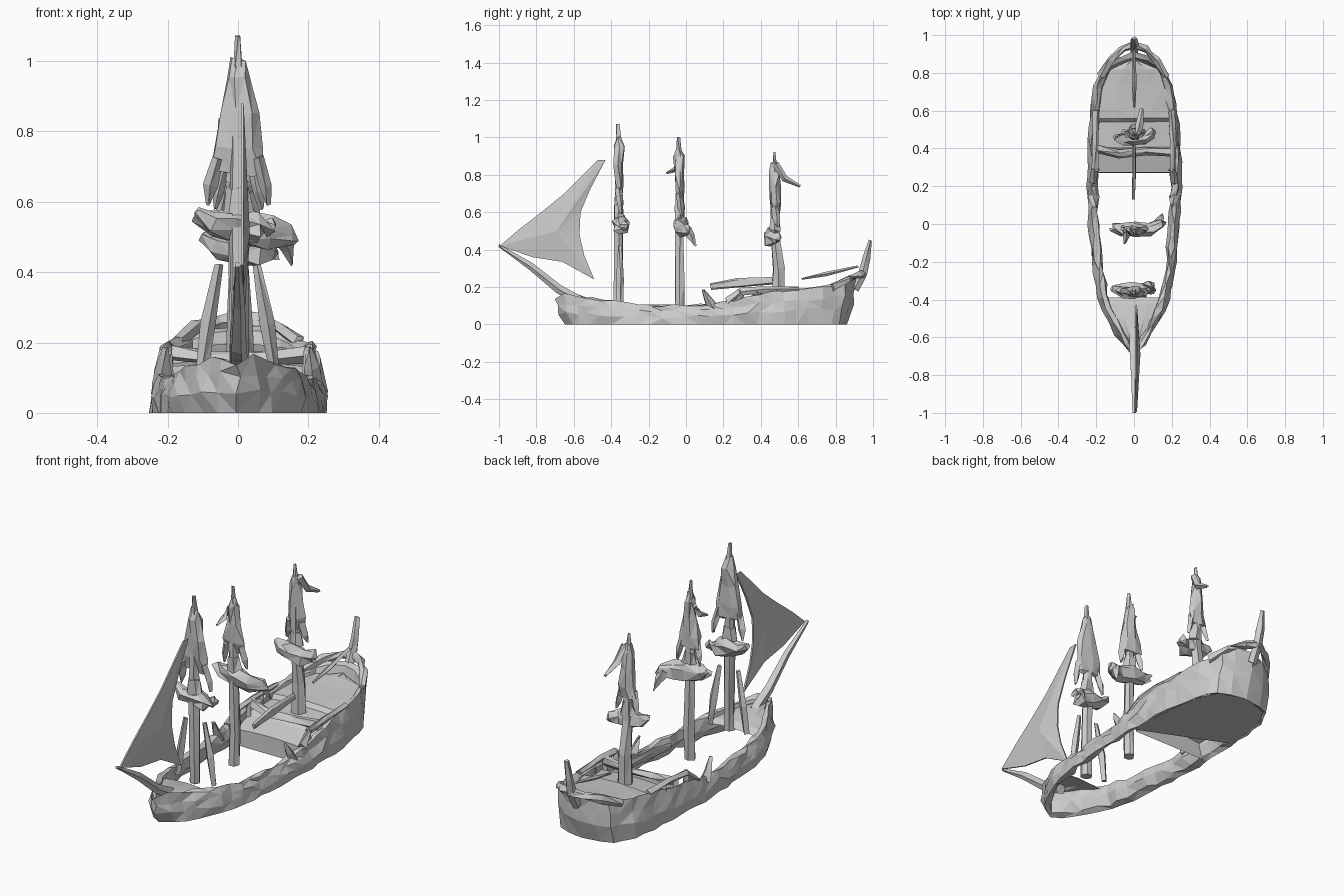
import bpy, bmesh, math, random
from mathutils import Vector

if "Cube" in bpy.data.objects:
    bpy.data.objects.remove(bpy.data.objects["Cube"])

random.seed(4)


def finish(name, bm, jitter=0.0, keep_floor=False):
    """Crumple slightly, triangulate and link as a flat-shaded object."""
    for v in bm.verts:
        on_floor = keep_floor and v.co.z < 0.002
        v.co += Vector([random.uniform(-jitter, jitter) for _ in range(3)])
        if on_floor:
            v.co.z = 0
        v.co.z = max(v.co.z, 0)
    bmesh.ops.recalc_face_normals(bm, faces=bm.faces)
    bmesh.ops.triangulate(bm, faces=bm.faces)
    me = bpy.data.meshes.new(name)
    bm.to_mesh(me)
    bm.free()
    ob = bpy.data.objects.new(name, me)
    bpy.context.collection.objects.link(ob)
    return ob


def bridge(bm, rings, loop=False):
    n = len(rings[0])
    for i in range(len(rings) if loop else len(rings) - 1):
        a, b = rings[i], rings[(i + 1) % len(rings)]
        for j in range(n):
            k = (j + 1) % n
            bm.faces.new((a[j], a[k], b[k], b[j]))


def tube(name, pts, sides=6, jitter=0.004):
    """Loft through (x, y, z, side radius, depth radius)."""
    bm = bmesh.new()
    ps = [Vector(p[:3]) for p in pts]
    rings = []
    for i, p in enumerate(ps):
        t = (ps[min(i + 1, len(ps) - 1)] - ps[max(i - 1, 0)]).normalized()
        ref = Vector((0, 1, 0)) if abs(t.y) < 0.6 else Vector((0, 0, 1))
        u = ref.cross(t).normalized()
        v = t.cross(u)
        rx, ry = pts[i][3], pts[i][-1]
        rings.append([bm.verts.new(p + u * rx * math.cos(a) + v * ry * math.sin(a))
                      for a in (2 * math.pi * k / sides for k in range(sides))])
    bridge(bm, rings)
    bm.faces.new(rings[0])
    bm.faces.new(rings[-1])
    return finish(name, bm, jitter)


def lerp(table, y, col):
    for a, b in zip(table, table[1:]):
        if y <= b[0]:
            f = max(0, (y - a[0]) / (b[0] - a[0]))
            return a[col] + f * (b[col] - a[col])
    return table[-1][col]


# Hull stations: y, half width, wall height, fore-aft rake of the rim
HULL = [(-.64, .0, .14, -.08), (-.61, .055, .16, -.05), (-.55, .115, .15, -.01),
        (-.4, .185, .125, 0), (-.2, .22, .105, 0), (0, .235, .10, 0),
        (.2, .245, .115, 0), (.4, .245, .16, 0), (.6, .225, .185, 0),
        (.72, .205, .20, .02), (.82, .155, .225, .04), (.85, .09, .24, .05),
        (.86, 0, .25, .07)]

# Hull wall: closed ring around the open middle
ys = [-.64, -.61, -.57] + [-.52 + .065 * i for i in range(20)] + [.78, .82, .85]
half = [(lerp(HULL, y, 1), y) for y in ys]
path = half + [(0, .86)] + [(-x, y) for x, y in reversed(half[1:])]
SECTION = [(0, 0), (-.003, .4), (.006, .7), (.018, 1), (.042, .95), (.05, .5), (.03, .1)]
bm = bmesh.new()
rings = []
for i, (x, y) in enumerate(path):
    a, b = path[i - 1], path[(i + 1) % len(path)]
    t = Vector((b[0] - a[0], b[1] - a[1])).normalized()
    inward = Vector((-t.y, t.x))
    h, rake = lerp(HULL, y, 2), lerp(HULL, y, 3)
    rings.append([bm.verts.new((x + inward.x * d, y + inward.y * d + rake * f, h * f))
                  for d, f in SECTION])
bridge(bm, rings, True)
finish("hull_wall", bm, .009, True)


def deck(name, profile, margin, closed):
    """Planks across the hull following a (y, z) profile, optionally with a flat underside."""
    bm = bmesh.new()
    rows = []
    for y, z in profile:
        w = max(lerp(HULL, y, 1) - margin, .01)
        rows.append([bm.verts.new((w * s, y, z + .012 * (1 - s * s) * (z > .03)))
                     for s in (-1, -.5, 0, .5, 1)])
    for a, b in zip(rows, rows[1:]):
        for j in range(4):
            bm.faces.new((a[j], a[j + 1], b[j + 1], b[j]))
    if closed:
        # Underside, cut diagonally at the front
        low = []
        for yl, yr in ((.48, .28), (.55, .4), (.6, .6), (.72, .72), (.82, .82), (.855, .855)):
            low.append([bm.verts.new((s * max(lerp(HULL, y, 1) - .01, .04), y, 0))
                        for s, y in ((-1, yl), (1, yr))])
        for a, b in zip(low, low[1:]):
            bm.faces.new((a[0], a[1], b[1], b[0]))
    return finish(name, bm, .002, True)


# Decks
deck("stern_deck", [(.27, 0), (.272, .08), (.38, .11), (.41, .13), (.54, .14), (.56, .16),
                    (.61, .165), (.74, .175), (.82, .185), (.87, .19)], .03, True)
deck("bow_deck", [(-.39, .08), (-.42, .105), (-.5, .12), (-.6, .135), (-.66, .14)], .03, False)

# Stern deck rail, with bulwark stubs on each side
tube("cross_rail", [(-.2, .4, .17, .025), (-.08, .37, .155, .02), (.06, .39, .16, .02),
                    (.2, .38, .17, .025)], 5, .007)
for s in (-1, 1):
    tube("rail_stub", [(s * .215, .15, .08, .03), (s * .212, .12, .13, .022),
                       (s * .205, .09, .185, .006)], 4)
    tube("rail_top", [(s * .215, .22, .12, .02), (s * .208, .29, .175, .016),
                      (s * .205, .42, .185, .018), (s * .2, .6, .19, .015)], 4, .007)
    for y in (.29, .38, .48):
        tube("rail_post", [(s * .205, y, .1, .02), (s * .205, y, .185, .014)], 4)
    tube("stern_arch", [(s * .175, .78, .2, .02), (s * .12, .87, .24, .02),
                        (s * .06, .925, .26, .02), (0, .95, .27, .02)], 5, .006)
    # Fore shrouds
    tube("fore_shroud", [(s * .105, -.35, .11, .016), (s * .085, -.35, .25, .02),
                         (s * .055, -.355, .42, .01)], 4)

# Stern post and booms
tube("stern_post", [(0, .9, .19, .025), (0, .945, .27, .025), (0, .965, .35, .02),
                    (0, .985, .45, .012)], 5)
tube("stern_boom", [(0, .62, .245, .006), (0, .75, .27, .01), (0, .92, .31, .007)], 4)
tube("mizzen_boom", [(0, .13, .205, .01, .02), (0, .28, .222, .012, .025),
                     (0, .46, .232, .012, .02)], 5)

# Bowsprit
tube("bowsprit", [(0, -.56, .12, .03), (0, -.68, .19, .026), (0, -.83, .31, .018),
                  (0, -1, .42, .008)], 5, .003)

# Jib: a thin bellied sheet
LUFF = [(-.995, .42), (-.89, .51), (-.76, .61), (-.65, .70), (-.57, .78), (-.47, .88)]
LEECH = [(-.49, .24), (-.545, .37), (-.57, .48), (-.565, .6), (-.51, .73), (-.43, .88)]
FOOT = [(-.995, .42), (-.82, .36), (-.66, .335), (-.49, .24)]
bm = bmesh.new()
outline = LUFF + LEECH[::-1] + FOOT[1:-1][::-1]
rim = [bm.verts.new((.012, y, z)) for y, z in outline]
centre = bm.verts.new((.03, -.69, .5))
for i, v in enumerate(rim):
    bm.faces.new((centre, v, rim[(i + 1) % len(rim)]))
jib = finish("jib_sail", bm)
m = jib.modifiers.new("thickness", 'SOLIDIFY')
m.thickness = .008
m.offset = 0

# Masts: y, foot height, tip height, furled sail height, upper sail half width
for name, y, z0, z1, zf, wide in (("fore", -.36, .1, 1.07, .54, .078),
                                  ("main", -.035, .07, 1.0, .53, .058),
                                  ("mizzen", .475, .14, .92, .47, .05)):
    mizzen = name == "mizzen"
    foot, knee = (.04, .034) if mizzen else (.029, .027)
    shift = .02 if mizzen else 0
    tube(name + "_mast", [(.005, y + shift, z0, foot), (.005, y + shift, z0 + .16, knee),
                          (0, y, zf, .026), (0, y, (zf + z1) / 2, .022),
                          (0, y, z1 - .1, .016), (0, y - .005, z1, .006)], 6, .004)
    # Draped upper sail, tapering to the mast tip
    top = z1 - zf
    tube(name + "_upper_sail",
         [(-.005, y + .01, zf + .27 * top, wide, .015), (0, y + .005, zf + .4 * top, wide * .95, .025),
          (0, y, zf + .6 * top, wide * .75, .028), (0, y, zf + .78 * top, wide * .45, .03),
          (0, y, zf + .88 * top, .015, .015)], 7, .008)
    # Loose sail corners
    for s in (-1, 1):
        tube(name + "_sail_corner",
             [(s * wide * .7, y, zf + .35 * top, .018), (s * wide, y + .01, zf + .2 * top, .018),
              (s * (wide + .008), y + .015, zf + .05, .006)], 4)
    # Furled lower sail, with a sagging bunt in front of the mast
    a, b = {"fore": (-.115, .10), "main": (-.115, .165), "mizzen": (-.1, .11)}[name]
    dz = -.04 if name == "main" else -.02
    yo = y - .02 if mizzen else y + .01
    tube(name + "_furled_sail",
         [(a, yo + .01, zf + .03, .014), (a * .6, yo - .005, zf + .005, .035),
          (0, yo, zf, .05, .045), (b * .55, yo, zf - .015, .045, .04),
          (b * .9, yo + .025, zf + dz * .5, .028), (b, yo + .035, zf + dz, .008)], 7, .01)
    tube(name + "_sail_collar", [(0, y, zf + .03, .045, .03), (0, y, zf + .1, .03, .025)], 6, .006)

# Torn streamers
tube("mizzen_streamer", [(.02, .48, .86, .016), (.03, .53, .78, .018), (.04, .61, .74, .005)], 4)
tube("main_streamer", [(-.03, -.03, .88, .016), (-.04, -.06, .83, .016), (-.05, -.105, .81, .004)], 4)
tube("main_sail_tip", [(.12, 0, .51, .03), (.14, .025, .47, .02), (.155, .05, .42, .003)], 4)
